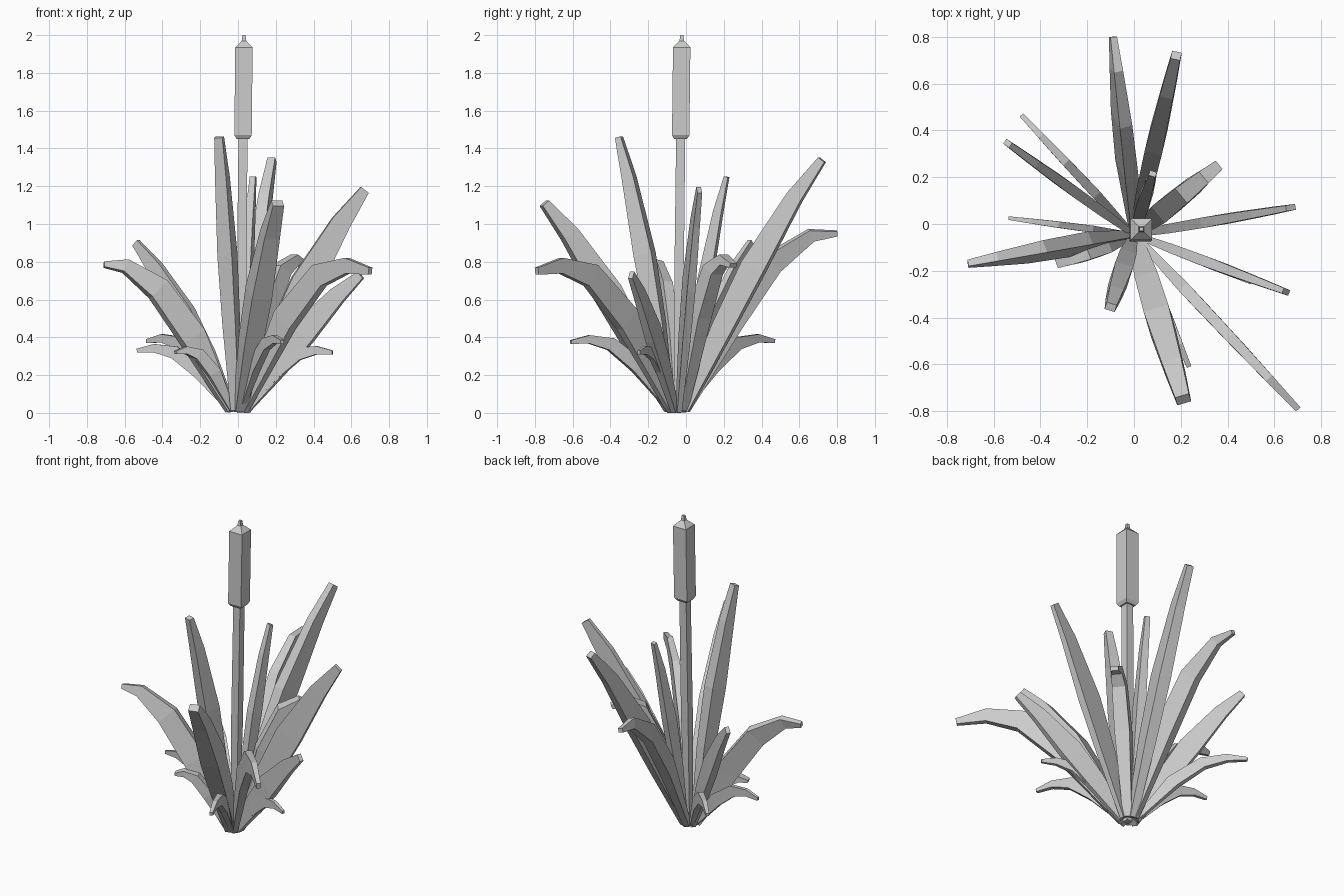
import bpy, bmesh, math
from mathutils import Vector, Matrix

if "Cube" in bpy.data.objects:
    bpy.data.objects.remove(bpy.data.objects["Cube"])

BASE = Vector((0.0, -0.045, 0.015))


def skin(name, rings):
    """Join four-cornered rings into a closed flat-faced tube."""
    bm = bmesh.new()
    loops = [[bm.verts.new(p) for p in r] for r in rings]
    for a, b in zip(loops, loops[1:]):
        for i in range(4):
            j = (i + 1) % 4
            bm.faces.new((a[i], a[j], b[j], b[i]))
    bm.faces.new(loops[0][::-1])
    bm.faces.new(loops[-1])
    bmesh.ops.recalc_face_normals(bm, faces=bm.faces[:])
    me = bpy.data.meshes.new(name)
    bm.to_mesh(me)
    bm.free()
    ob = bpy.data.objects.new(name, me)
    bpy.context.collection.objects.link(ob)
    return ob


def tower(name, levels):
    """Upright square section following the slightly leaning stalk axis."""
    rings = []
    for z, h in levels:
        c = Vector((0.012, -0.045, 0)).lerp(Vector((0.032, -0.022, 0)), z / 2)
        rings.append([(c.x + sx * h, c.y + sy * h, z)
                      for sx, sy in ((-1, -1), (1, -1), (1, 1), (-1, 1))])
    skin(name, rings)


# Leaf centre lines: (fraction outwards, fraction of tip height, thickness factor)
STRAIGHT = [(0, 0, .35), (.27, .32, .85), (.5, .57, 1), (.8, .85, .65), (1, 1, .32)]
BENT = [(0, 0, .35), (.33, .65, 1), (.6, .97, .85), (.82, 1.04, .55), (1, 1, .25)]
ARCHED = [(0, 0, .35), (.3, .5, 1), (.57, .83, .9), (.83, .99, .5), (1, 1, .2)]


def leaf(name, tip, w, d, path, roll=0):
    """Blade with tangential width w and radial depth d."""
    tip = Vector(tip)
    out = Vector((tip.x - BASE.x, tip.y - BASE.y, 0)).normalized()
    start = BASE + out * 0.04
    span = tip - start
    pts = [start + Vector((span.x * f, span.y * f, span.z * g)) for f, g, _ in path]
    side = Vector((-out.y, out.x, 0))
    rings = []
    for i, p in enumerate(pts):
        t = (pts[min(i + 1, len(pts) - 1)] - pts[max(i - 1, 0)]).normalized()
        k = path[i][2]
        rot = Matrix.Rotation(math.radians(roll), 3, t)
        s = rot @ side * (w / 2 * (0.35 + 0.65 * k))
        n = rot @ side.cross(t) * (d / 2 * k)
        rings.append([p - s - n, p + s - n, p + s + n, p - s + n])
    skin(name, rings)


# Stalk and seed head
tower("stalk", [(0, .018), (0.7, .025), (1.46, .024)])
tower("seed_head", [(1.45, .034), (1.47, .046), (1.935, .046), (1.97, .012), (2.0, .008)])

# Tall straight leaves
for i, a in enumerate([
        ((.18, .72, 1.34), .075, .13), ((.67, .07, 1.18), .045, .16),
        ((.65, -.29, .73), .045, .14), ((-.10, -.355, 1.46), .08, .10),
        ((.21, -.75, 1.11), .11, .14), ((-.54, .345, .90), .045, .13),
        ((.08, .215, 1.25), .055, .07)]):
    leaf(f"straight_leaf_{i + 1}", *a, STRAIGHT)

# Large leaves that arch over
leaf("arched_leaf_1", (-.09, .80, .95), .06, .13, ARCHED, 15)
leaf("arched_leaf_2", (-.71, -.17, .785), .06, .14, ARCHED, 15)
leaf("arched_leaf_3", (.70, -.79, .75), .05, .15, BENT)
leaf("arched_leaf_4", (.36, .25, .78), .09, .10, BENT)

# Short drooping leaves near the ground
for i, a in enumerate([
        ((.50, -.25, .32), .03, .08), ((.235, -.61, .375), .04, .08),
        ((-.33, -.17, .32), .075, .07), ((-.535, .025, .33), .03, .08),
        ((-.48, .465, .38), .04, .08)]):
    leaf(f"short_leaf_{i + 1}", *a, BENT)
